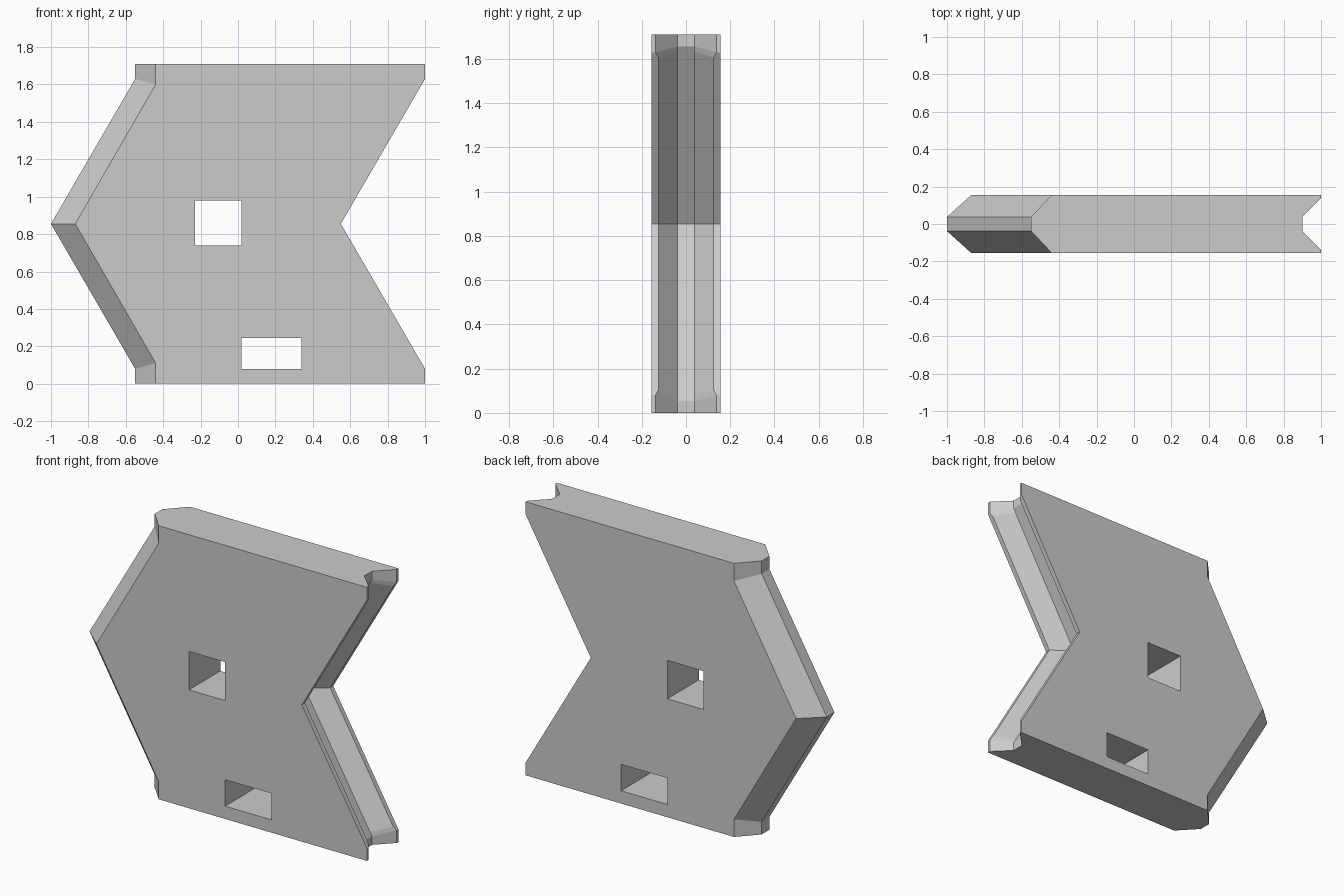
import bpy, bmesh
from mathutils import Vector

if "Cube" in bpy.data.objects:
    bpy.data.objects.remove(bpy.data.objects["Cube"])

HEIGHT, HALF_DEPTH, HALF_FLAT = 1.71, 0.155, 0.038
MID = HEIGHT / 2

grey = bpy.data.materials.new("light grey")
grey.use_nodes = True
grey.diffuse_color = (0.6, 0.6, 0.6, 1)
grey.node_tree.nodes["Principled BSDF"].inputs["Base Color"].default_value = grey.diffuse_color


def section(ridge, shoulder, lip_edge, groove, lip):
    """Closed cross-section ring; each argument but lip is an (x, z) point."""
    half = [(shoulder, HALF_DEPTH), (ridge, HALF_FLAT)]
    back = [(lip_edge, HALF_DEPTH), (lip_edge, lip), (groove, HALF_FLAT)]
    ring = [(p, -y) for p, y in half] + [(p, y) for p, y in reversed(half)]
    ring += [(p, y) for p, y in back] + [(p, -y) for p, y in reversed(back)]
    return [Vector((p[0], y, p[1])) for p, y in ring]


# Cross-sections from the bottom end up to the chevron tip
end = section((-0.55, 0), (-0.44, 0), (1, 0), (0.9, 0), 0.138)
corner = section((-0.55, 0.08), (-0.44, 0.11), (1, 0.08), (0.9, 0.053), 0.138)
tip = section((-1, MID), (-0.87, MID), (0.55, MID), (0.435, MID), 0.125)
flare = [c.lerp(t, 0.03) for c, t in zip(corner, tip)]
for i in (5, 8):
    flare[i].y = tip[i].y
lower = [end, corner, flare]
upper = [[Vector((v.x, v.y, HEIGHT - v.z)) for v in ring] for ring in reversed(lower)]

# Chevron panel with a ridge on one side and a matching groove on the other
bm = bmesh.new()
rings = [[bm.verts.new(v) for v in ring] for ring in lower + [tip] + upper]
for a, b in zip(rings, rings[1:]):
    for i in range(len(a)):
        j = (i + 1) % len(a)
        bm.faces.new((a[i], a[j], b[j], b[i]))
bm.faces.new(rings[0])
bm.faces.new(rings[-1])
bmesh.ops.recalc_face_normals(bm, faces=bm.faces)
mesh = bpy.data.meshes.new("chevron_panel")
bm.to_mesh(mesh)
bm.free()
panel = bpy.data.objects.new("chevron_panel", mesh)
bpy.context.collection.objects.link(panel)
mesh.materials.append(grey)


def cut_window(name, x0, x1, z0, z1):
    bpy.ops.mesh.primitive_cube_add(size=1, location=((x0 + x1) / 2, 0, (z0 + z1) / 2))
    cutter = bpy.context.object
    cutter.name = name
    cutter.scale = (x1 - x0, 1, z1 - z0)
    cutter.data.materials.append(grey)
    cut = panel.modifiers.new(name, 'BOOLEAN')
    cut.operation = 'DIFFERENCE'
    cut.solver = 'EXACT'
    cut.object = cutter
    bpy.context.view_layer.objects.active = panel
    bpy.ops.object.modifier_apply(modifier=name)
    bpy.data.objects.remove(cutter)


# Through openings
cut_window("square_opening", -0.23, 0.02, 0.74, 0.98)
cut_window("slot_opening", 0.02, 0.34, 0.08, 0.245)
